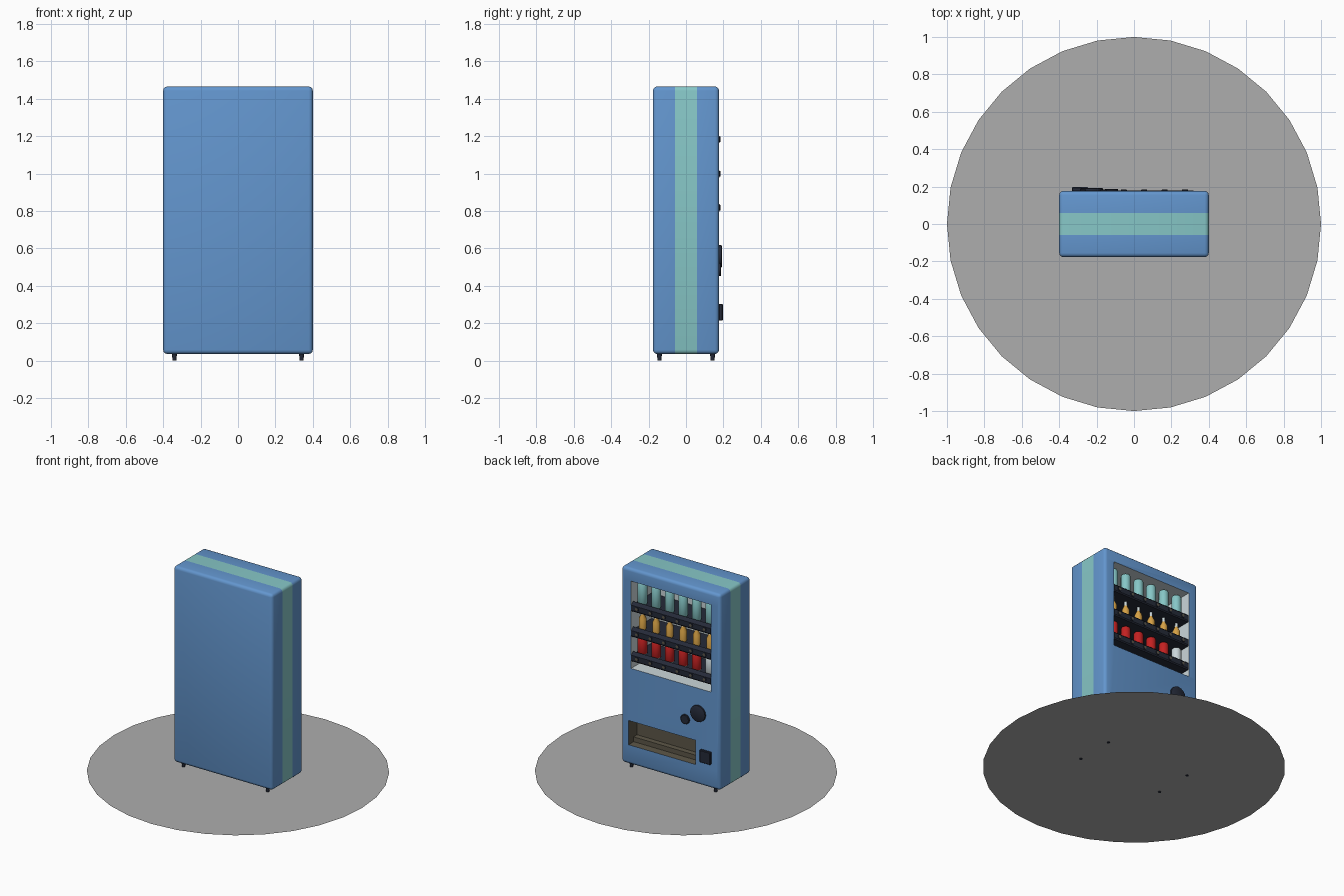
import bpy, bmesh, math
from mathutils import Vector

if "Cube" in bpy.data.objects:
    bpy.data.objects.remove(bpy.data.objects["Cube"])


def material(name, rgb):
    m = bpy.data.materials.new(name)
    m.diffuse_color = (*rgb, 1)
    m.use_nodes = True
    m.node_tree.nodes["Principled BSDF"].inputs["Base Color"].default_value = m.diffuse_color
    return m


BLUE = material("cabinet blue", (0.125, 0.305, 0.62))
TEAL = material("stripe teal", (0.24, 0.57, 0.57))
GREY = material("ground grey", (0.42, 0.42, 0.42))
NAVY = material("dark navy", (0.018, 0.023, 0.04))
RED = material("can red", (0.55, 0.015, 0.015))
GOLD = material("bottle gold", (0.68, 0.36, 0.06))
PALE = material("pale lining", (0.60, 0.68, 0.70))
OLIVE = material("tray olive", (0.11, 0.095, 0.065))


def finish(bm, name, mats, rule=None):
    """Turn a bmesh into a named object; rule maps a face to a material index."""
    bm.normal_update()
    if rule:
        for f in bm.faces:
            f.material_index = rule(f)
    me = bpy.data.meshes.new(name)
    bm.to_mesh(me)
    bm.free()
    for m in mats:
        me.materials.append(m)
    ob = bpy.data.objects.new(name, me)
    bpy.context.collection.objects.link(ob)
    return ob


def box_bm(lo, hi):
    bm = bmesh.new()
    bmesh.ops.create_cube(bm, size=1)
    lo, hi = Vector(lo), Vector(hi)
    for v in bm.verts:
        v.co = Vector([(lo[i] + hi[i]) / 2 + v.co[i] * (hi[i] - lo[i]) for i in range(3)])
    return bm


def lathe(name, profile, at, mats, rule=None, sides=16, along_y=False):
    """Revolve (radius, height) points round z, or round y if along_y."""
    bm = bmesh.new()
    rings = []
    for r, h in profile:
        ring = []
        for i in range(sides):
            a = 2 * math.pi * i / sides
            c, s = r * math.cos(a), r * math.sin(a)
            p = Vector((-c, h, s)) if along_y else Vector((c, s, h))
            ring.append(bm.verts.new(p + Vector(at)))
        rings.append(ring)
    for a, b in zip(rings, rings[1:]):
        for i in range(sides):
            j = (i + 1) % sides
            bm.faces.new((a[i], a[j], b[j], b[i]))
    bm.faces.new(rings[0][::-1])
    bm.faces.new(rings[-1])
    bmesh.ops.recalc_face_normals(bm, faces=bm.faces[:])
    return finish(bm, name, mats, rule)


def bisect(bm, faces, co, no):
    geom = set(faces)
    for f in faces:
        geom.update(f.edges)
        geom.update(f.verts)
    bmesh.ops.bisect_plane(bm, geom=list(geom), plane_co=co, plane_no=no)


# Key sizes
FRONT = 0.177
WINDOW = (-0.325, 0.32, 0.738, 1.375)   # x0, x1, z0, z1
TRAY = (-0.20, 0.34, 0.176, 0.353)

# Cabinet: rounded box, stripe round the middle, two openings on +y
bm = box_bm((-0.4, -FRONT, 0.035), (0.4, FRONT, 1.465))
bmesh.ops.bevel(bm, geom=bm.edges[:], offset=0.022, segments=3, profile=0.5, affect='EDGES')
for y in (-0.06, 0.06):
    bisect(bm, bm.faces[:], (0, y, 0), (0, 1, 0))
for x0, x1, z0, z1 in (WINDOW, TRAY):
    def panel():
        bm.normal_update()
        return [f for f in bm.faces if f.normal.y > 0.99]
    for co, no in (((0, 0, z0), (0, 0, 1)), ((0, 0, z1), (0, 0, 1))):
        bisect(bm, panel(), co, no)
    for x in (x0, x1):
        row = [f for f in panel() if z0 < f.calc_center_median().z < z1]
        bisect(bm, row, (x, 0, 0), (1, 0, 0))
    hole = [f for f in panel()
            if x0 < f.calc_center_median().x < x1 and z0 < f.calc_center_median().z < z1]
    bmesh.ops.delete(bm, geom=hole, context='FACES')
finish(bm, "cabinet", [BLUE, TEAL],
       lambda f: int(abs(f.calc_center_median().y) < 0.059 and abs(f.normal.y) < 0.5))


# Linings behind the openings, open towards +y
def lining(name, opening, back, mat):
    x0, x1, z0, z1 = opening
    b = box_bm((x0, back, z0), (x1, FRONT, z1))
    b.normal_update()
    bmesh.ops.delete(b, geom=[f for f in b.faces if f.normal.y > 0.9], context='FACES')
    bmesh.ops.reverse_faces(b, faces=b.faces[:])
    finish(b, name, [mat])


lining("display_lining", WINDOW, -0.06, PALE)
lining("tray_lining", TRAY, 0.08, OLIVE)

# Tray flap, leaning inside the opening
bm = box_bm((TRAY[0] + 0.004, 0.085, 0.18), (TRAY[1] - 0.004, 0.125, 0.215))
finish(bm, "tray_step", [OLIVE])

# Shelves with a sloped lip, buttons and goods
PROFILE = [(-0.058, -0.03), (0.172, -0.03), (0.178, -0.022), (0.178, 0.016),
           (0.155, 0.036), (0.148, 0.015), (-0.058, 0.015)]
COLUMNS = [-0.273 + 0.1092 * i for i in range(6)]


def shelf(name, z):
    b = bmesh.new()
    ends = [[b.verts.new((x, y, z + h)) for y, h in PROFILE] for x in (WINDOW[0] + 0.002, WINDOW[1] - 0.002)]
    n = len(PROFILE)
    for i in range(n):
        j = (i + 1) % n
        b.faces.new((ends[0][i], ends[0][j], ends[1][j], ends[1][i]))
    b.faces.new(ends[0])
    b.faces.new(ends[1])
    bmesh.ops.recalc_face_normals(b, faces=b.faces[:])
    finish(b, name, [NAVY])
    for x in COLUMNS:
        lathe(name + "_button", [(0.016, 0), (0.016, 0.005), (0.010, 0.006)],
              (x, 0.178, z - 0.002), [NAVY, OLIVE],
              lambda f: int(f.normal.y > 0.95 and len(f.verts) > 4), 10, True)


def can(h, r=0.033):
    return [(r * 0.85, 0), (r, 0.008), (r, h - 0.01), (r * 0.85, h)]


BOTTLE = [(0.022, 0), (0.026, 0.006), (0.026, 0.075), (0.011, 0.108), (0.010, 0.138)]
for name, z in (("top_shelf", 1.185), ("middle_shelf", 1.0), ("bottom_shelf", 0.82)):
    shelf(name, z)
for i, x in enumerate(COLUMNS):
    lathe("tall_can", can(0.155), (x, 0.11, 1.2), [TEAL])
    lathe("bottle", BOTTLE, (x, 0.11, 1.015), [GOLD, PALE],
          lambda f: int(f.calc_center_median().z > 1.115))
    lathe("short_can", can(0.12), (x, 0.11, 0.835), [PALE if i == 0 else RED, PALE],
          lambda f: int(abs(f.normal.z) > 0.5))

# Controls
lathe("large_dial", [(0.06, 0), (0.06, 0.012), (0.055, 0.015)], (-0.225, FRONT, 0.557), [NAVY], None, 16, True)
lathe("small_dial", [(0.035, 0), (0.035, 0.008), (0.031, 0.011)], (-0.12, FRONT, 0.487), [NAVY], None, 16, True)
bm = box_bm((-0.332, FRONT - 0.002, 0.213), (-0.245, 0.197, 0.303))
bmesh.ops.bevel(bm, geom=bm.edges[:], offset=0.004, segments=1, affect='EDGES')
finish(bm, "change_box", [NAVY])

# Feet
for x in (-0.34, 0.34):
    for y in (-0.142, 0.142):
        lathe("foot", [(0.010, 0), (0.014, 0.04)], (x, y, 0), [NAVY], None, 12)

# Round ground plate
bm = bmesh.new()
bmesh.ops.create_circle(bm, cap_ends=True, segments=32, radius=1.0)
for v in bm.verts:
    v.co.z = 0.004
finish(bm, "ground_disc", [GREY], None)

# Smooth shading with sharp edges kept
bpy.ops.object.select_all(action='SELECT')
bpy.context.view_layer.objects.active = bpy.data.objects["cabinet"]
bpy.ops.object.shade_smooth_by_angle(angle=math.radians(32))
bpy.ops.object.select_all(action='DESELECT')
